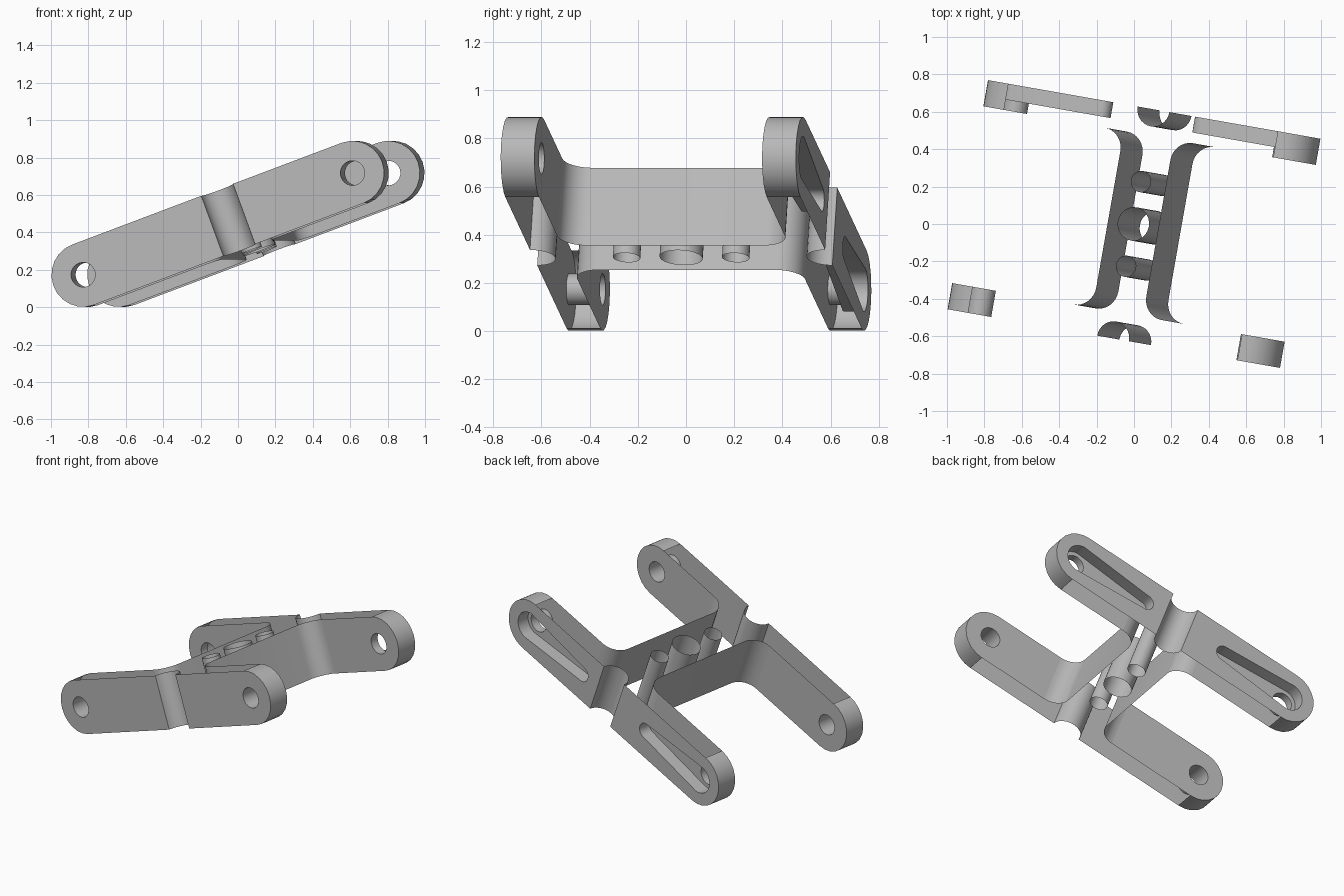
import bpy
import bmesh
from math import radians, degrees, cos, sin, acos
from mathutils import Matrix, Vector

cube = bpy.data.objects.get("Cube")
if cube:
    bpy.data.objects.remove(cube, do_unlink=True)

mat = bpy.data.materials.new("plain_grey")
mat.use_nodes = True
grey = (0.48, 0.48, 0.48, 1)
mat.diffuse_color = grey
mat.node_tree.nodes["Principled BSDF"].inputs["Base Color"].default_value = grey

# Bracket frame: u along the arms, v across, w through the thickness of the H
U, V, W = Vector((1, 0, 0)), Vector((0, 1, 0)), Vector((0, 0, 1))
POSE = (Matrix.Translation((0, 0, 0.445)) @ Matrix.Rotation(radians(-10), 4, "Z")
        @ Matrix.Rotation(radians(-20.4), 4, "Y"))
R = 0.172            # half height and end radius
END = 0.78           # pivot hole distance
HOLE = 0.066
OUT, INN, FLOOR = 0.622, 0.48, 0.536   # arm faces and slot floor
MID = 0.06           # centre of the web
HALF_WEB, FILLET, GROOVE = 0.145, 0.11, 0.092


def arc(cx, cy, r, a0, a1, n):
    steps = [radians(a0 + (a1 - a0) * i / n) for i in range(n + 1)]
    return [(cx + r * cos(a), cy + r * sin(a)) for a in steps]


def circle(cx, cy, r, n=24):
    return arc(cx, cy, r, 0, 360, n)[:-1]


def sweep(bm, pts, offset, closed=False, flip=False):
    """Extrude a path of 3D points along an offset as an open wall."""
    a = [bm.verts.new(p) for p in pts]
    b = [bm.verts.new(p + offset) for p in pts]
    count = len(pts) if closed else len(pts) - 1
    for i in range(count):
        j = (i + 1) % len(pts)
        quad = [a[i], a[j], b[j], b[i]]
        bm.faces.new(quad[::-1] if flip else quad)


def plate(bm, loops, normal):
    """Fill an outline with holes as one flat face."""
    edges = []
    for loop in loops:
        vs = [bm.verts.new(p) for p in loop]
        edges += [bm.edges.new((vs[i - 1], vs[i])) for i in range(len(vs))]
    made = bmesh.ops.triangle_fill(bm, use_beauty=True, edges=edges, normal=normal)
    for f in made["geom"]:
        if isinstance(f, bmesh.types.BMFace):
            f.normal_update()
            if f.normal.dot(normal) < 0:
                f.normal_flip()


def finish(bm, name):
    mesh = bpy.data.meshes.new(name)
    bm.transform(POSE)
    bm.to_mesh(mesh)
    bm.free()
    mesh.materials.append(mat)
    obj = bpy.data.objects.new(name, mesh)
    bpy.context.collection.objects.link(obj)
    bpy.ops.object.select_all(action="DESELECT")
    obj.select_set(True)
    bpy.context.view_layer.objects.active = obj
    bpy.ops.object.shade_smooth_by_angle(angle=radians(30))


def arm(name, s, side, slotted):
    """Half arm: s picks the end along u, side picks front or back."""
    bm = bmesh.new()
    mirrored = s * side < 0

    def at(pts, v):
        return [Vector((s * u, side * v, w)) for u, w in pts]

    def tube(pts, v0, v1, closed=True, flip=False):
        sweep(bm, at(pts, v0), V * side * (v1 - v0), closed, flip != mirrored)

    cap = arc(END, 0, R, -90, 90, 12)
    hole = circle(END, 0, HOLE)
    inner_start = s * MID + HALF_WEB + FILLET
    outer_start = s * MID + GROOVE
    inner = cap + [(inner_start, R), (inner_start, -R)]
    outer = cap + [(outer_start, R), (outer_start, -R)]

    # Rounded end and inner face
    tube(cap, INN, OUT, closed=False, flip=True)
    plate(bm, [at(inner, INN), at(hole, INN)], V * -side)
    if slotted:
        # Tapered recess with the pivot hole in its floor
        big, small, near = 0.092, 0.05, 0.29
        t = degrees(acos((big - small) / (END - near)))
        slot = arc(END, 0, big, -t, t, 12) + arc(near, 0, small, t, 360 - t, 12)
        plate(bm, [at(outer, OUT), at(slot, OUT)], V * side)
        plate(bm, [at(slot, FLOOR), at(hole, FLOOR)], V * side)
        tube(slot, FLOOR, OUT)
        tube(hole, INN, FLOOR)
    else:
        plate(bm, [at(outer, OUT), at(hole, OUT)], V * side)
        tube(hole, INN, OUT)
    finish(bm, name)


for s, end in ((1, "left"), (-1, "right")):
    arm("front_arm_" + end, s, -1, False)
    arm("back_arm_" + end, s, 1, True)

    # Web wall flaring into both arms
    wall = arc(FILLET, INN - FILLET, FILLET, 90, 180, 8)
    wall += arc(FILLET, FILLET - INN, FILLET, 180, 270, 8)
    pts = [Vector((MID + s * (HALF_WEB + u), v, -R)) for u, v in wall]
    bm = bmesh.new()
    sweep(bm, pts, W * 2 * R, flip=s > 0)
    finish(bm, "web_wall_" + end)

# Half-round grooves in the outer faces
for side, label in ((-1, "front"), (1, "back")):
    bm = bmesh.new()
    pts = [Vector((MID + u, side * (OUT + v), -R))
           for u, v in arc(0, 0, GROOVE, 180, 360, 14)]
    sweep(bm, pts, W * 2 * R, flip=side > 0)
    finish(bm, label + "_groove")

# Bores through the web
for name, v, r in (("centre_bore", 0, 0.09), ("front_bore", -0.23, 0.057),
                   ("back_bore", 0.23, 0.057)):
    bm = bmesh.new()
    pts = [Vector((x, y, -R)) for x, y in circle(MID, v, r)]
    sweep(bm, pts, W * 2 * R, closed=True, flip=True)
    finish(bm, name)
